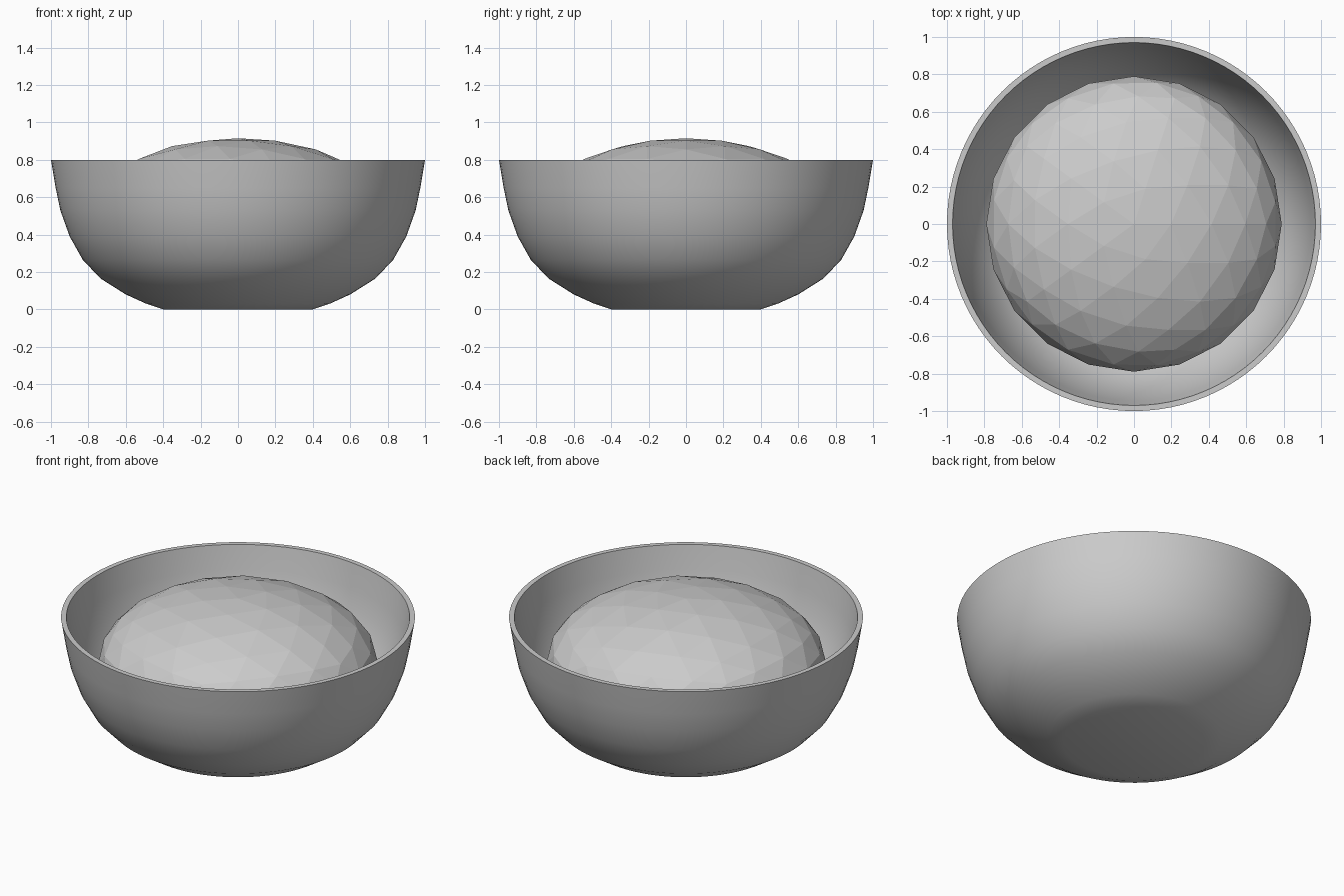
import bpy, bmesh, math

if "Cube" in bpy.data.objects:
    bpy.data.objects.remove(bpy.data.objects["Cube"])

grey = bpy.data.materials.new("light_grey")
grey.diffuse_color = (0.6, 0.6, 0.6, 1)
grey.use_nodes = True
grey.node_tree.nodes["Principled BSDF"].inputs["Base Color"].default_value = grey.diffuse_color


def finish(name, bm, mat):
    me = bpy.data.meshes.new(name)
    bmesh.ops.recalc_face_normals(bm, faces=bm.faces)
    bm.to_mesh(me)
    bm.free()
    me.materials.append(mat)
    ob = bpy.data.objects.new(name, me)
    bpy.context.collection.objects.link(ob)
    return ob


# Bowl: closed profile (outside up, rim, inside down) spun round z
profile = [(0, 0), (0.40, 0), (0.49, 0.03), (0.60, 0.08), (0.735, 0.165),
           (0.83, 0.265), (0.90, 0.39), (0.95, 0.53), (0.975, 0.65), (1.0, 0.80),
           (0.97, 0.80), (0.945, 0.655), (0.92, 0.54), (0.872, 0.403),
           (0.806, 0.285), (0.717, 0.19), (0.586, 0.108), (0.48, 0.06),
           (0.39, 0.03), (0, 0.03)]
bm = bmesh.new()
verts = [bm.verts.new((r, 0, z)) for r, z in profile]
edges = [bm.edges.new(p) for p in zip(verts, verts[1:])]
bmesh.ops.spin(bm, geom=verts + edges, axis=(0, 0, 1), cent=(0, 0, 0),
               angle=math.tau, steps=96, use_merge=True)
bmesh.ops.remove_doubles(bm, verts=bm.verts, dist=0.0005)
bowl = finish("bowl", bm, grey)
bpy.context.view_layer.objects.active = bowl
bowl.select_set(True)
bpy.ops.object.shade_smooth_by_angle(angle=math.radians(35))

# Filling: flattened low-poly ball with flat faces
bm = bmesh.new()
bmesh.ops.create_icosphere(bm, subdivisions=3, radius=1)
bmesh.ops.scale(bm, vec=(0.79, 0.79, 0.40), verts=bm.verts)
bmesh.ops.translate(bm, vec=(0, 0, 0.515), verts=bm.verts)
finish("filling", bm, grey)
